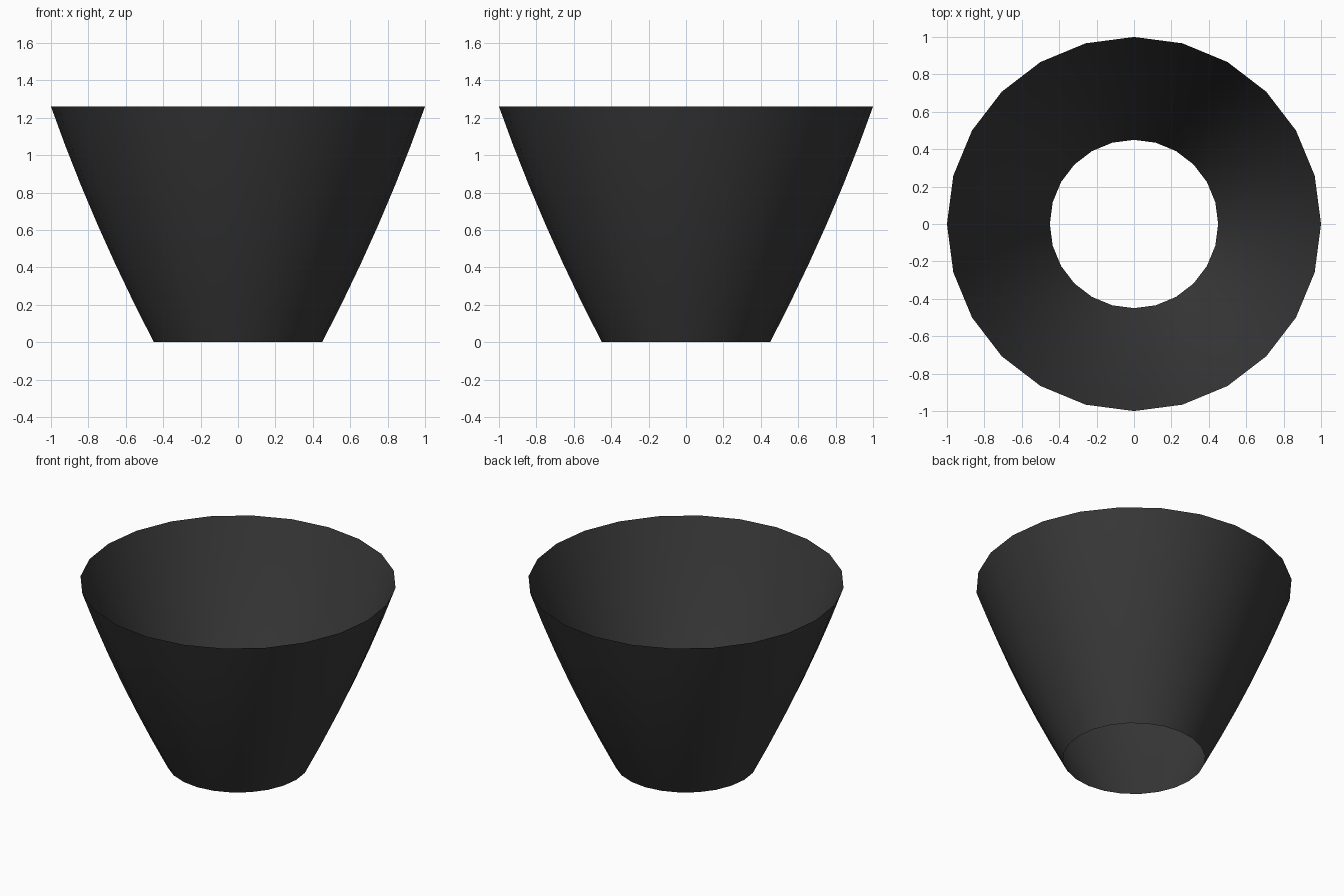
import bpy, bmesh, math

if "Cube" in bpy.data.objects:
    bpy.data.objects.remove(bpy.data.objects["Cube"])

SIDES, RINGS = 24, 6
HEIGHT, R_BOTTOM, R_TOP, BULGE = 1.26, 0.45, 1.0, 0.106

# Open flared shade: stacked rings with a slight outward bulge
bm = bmesh.new()
rings = []
for i in range(RINGS + 1):
    t = i / RINGS
    r = R_BOTTOM + (R_TOP - R_BOTTOM) * t + BULGE * t * (1 - t)
    rings.append([bm.verts.new((r * math.cos(2 * math.pi * k / SIDES),
                                r * math.sin(2 * math.pi * k / SIDES),
                                HEIGHT * t)) for k in range(SIDES)])
for lower, upper in zip(rings, rings[1:]):
    for k in range(SIDES):
        n = (k + 1) % SIDES
        face = bm.faces.new((lower[k], lower[n], upper[n], upper[k]))
        face.smooth = True

mesh = bpy.data.meshes.new("flared_shade")
bm.to_mesh(mesh)
bm.free()
shade = bpy.data.objects.new("flared_shade", mesh)
bpy.context.collection.objects.link(shade)

# Dark finish
dark = bpy.data.materials.new("dark_grey")
dark.diffuse_color = (0.04, 0.04, 0.04, 1)
dark.use_nodes = True
dark.node_tree.nodes["Principled BSDF"].inputs["Base Color"].default_value = dark.diffuse_color
mesh.materials.append(dark)
